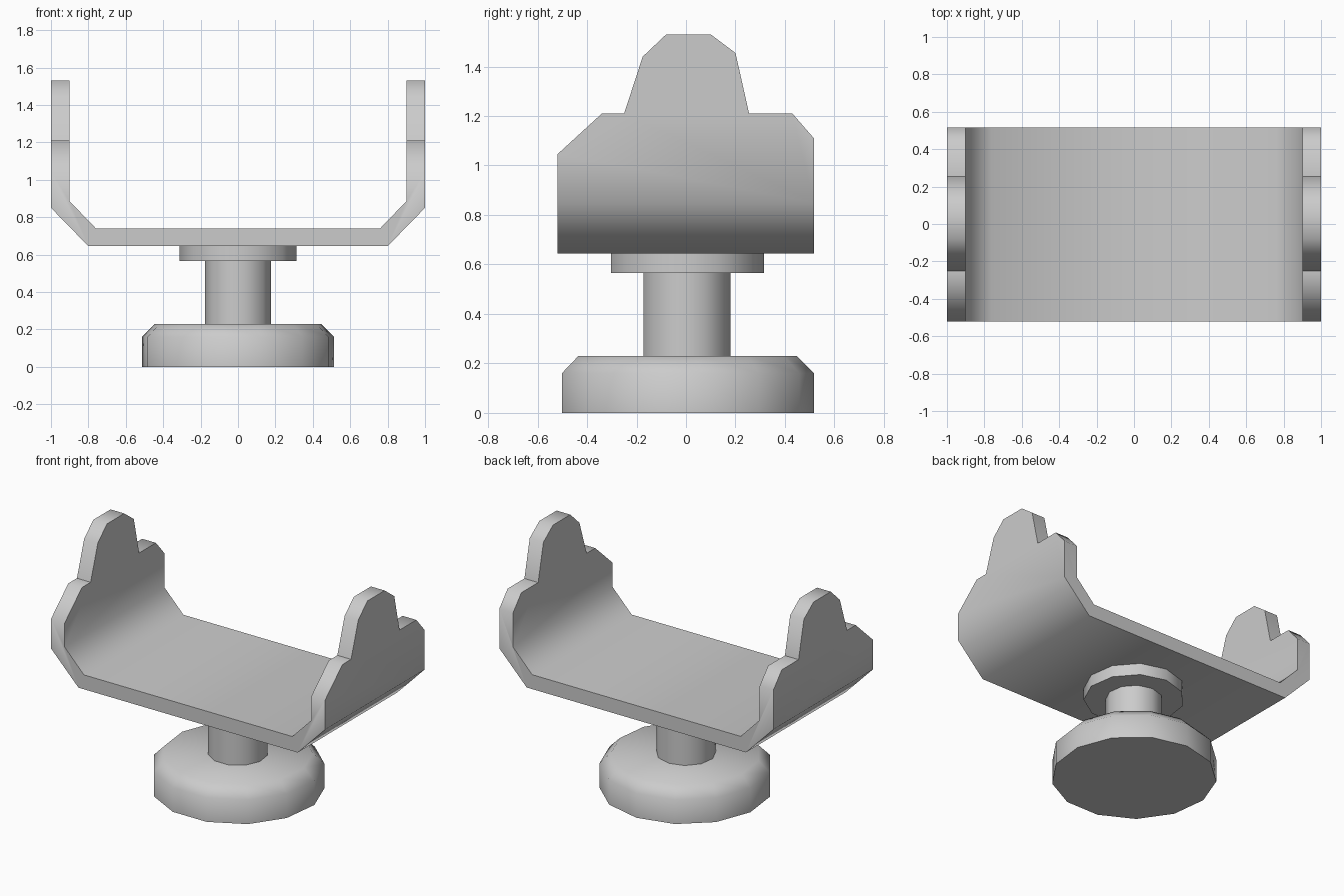
import bpy, bmesh
from math import sin, cos, pi, radians

if "Cube" in bpy.data.objects:
    bpy.data.objects.remove(bpy.data.objects["Cube"])


def finish(bm, name):
    bmesh.ops.recalc_face_normals(bm, faces=bm.faces)
    mesh = bpy.data.meshes.new(name)
    bm.to_mesh(mesh)
    bm.free()
    obj = bpy.data.objects.new(name, mesh)
    bpy.context.collection.objects.link(obj)
    return obj


def prism(name, points, vector):
    """Extrude a closed outline of 3D points along a vector."""
    bm = bmesh.new()
    face = bm.faces.new([bm.verts.new(p) for p in points])
    out = bmesh.ops.extrude_face_region(bm, geom=[face])
    verts = [v for v in out["geom"] if isinstance(v, bmesh.types.BMVert)]
    bmesh.ops.translate(bm, verts=verts, vec=vector)
    return finish(bm, name)


def turned(name, sides, profile):
    """Stack polygon rings of (radius, z), one corner facing +y."""
    bm = bmesh.new()
    rings = []
    for r, z in profile:
        rings.append([bm.verts.new((r * sin(2 * pi * i / sides),
                                    r * cos(2 * pi * i / sides), z))
                      for i in range(sides)])
    for a, b in zip(rings, rings[1:]):
        for i in range(sides):
            j = (i + 1) % sides
            bm.faces.new((a[i], a[j], b[j], b[i]))
    bm.faces.new(rings[0])
    bm.faces.new(rings[-1])
    return finish(bm, name)


def smooth(obj):
    bpy.ops.object.select_all(action='DESELECT')
    obj.select_set(True)
    bpy.context.view_layer.objects.active = obj
    bpy.ops.object.shade_smooth_by_angle(angle=radians(55))


# Cradle: bent U-shaped plate, made overlong
outer = [(0.8, 0.645), (1.0, 0.85), (1.0, 1.8)]
inner = [(0.9, 1.8), (0.9, 0.885), (0.76, 0.74)]
half = outer + inner
section = half + [(-x, z) for x, z in reversed(half)]
cradle = prism("cradle", [(x, -0.7, z) for x, z in section], (0, 1.4, 0))

# Side outline that trims the plate to its shouldered arms
outline = [(-0.52, 0.4), (-0.52, 1.045), (-0.34, 1.21), (-0.25, 1.21),
           (-0.175, 1.44), (-0.08, 1.53), (0.10, 1.53), (0.20, 1.455),
           (0.255, 1.21), (0.43, 1.21), (0.517, 1.11), (0.517, 0.4)]
trim = prism("arm_outline_cutter", [(-1.3, y, z) for y, z in outline], (2.6, 0, 0))
trim.hide_render = True
mod = cradle.modifiers.new("trim", 'BOOLEAN')
mod.operation = 'INTERSECT'
mod.solver = 'EXACT'
mod.object = trim
bpy.context.view_layer.objects.active = cradle
bpy.ops.object.modifier_apply(modifier=mod.name)
bpy.data.objects.remove(trim, do_unlink=True)

# Pedestal: chamfered foot, stem and collar under the cradle
foot = turned("foot", 13, [(0.517, 0), (0.517, 0.16), (0.448, 0.23)])
stem = turned("stem", 11, [(0.179, 0.22), (0.179, 0.57)])
collar = turned("collar", 11, [(0.315, 0.565), (0.315, 0.65)])

for part in (cradle, foot, stem, collar):
    smooth(part)
